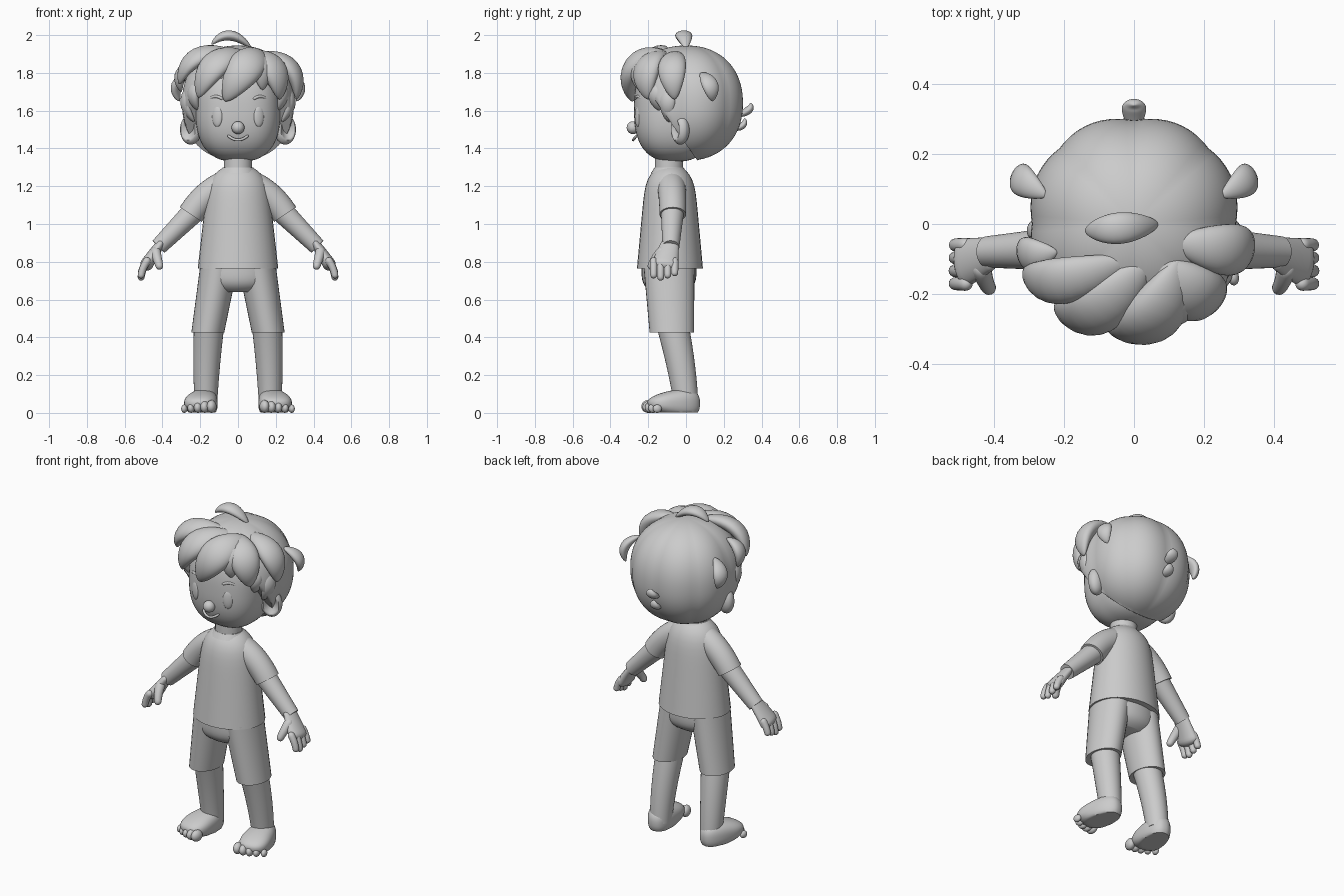
import bpy, bmesh, math
from mathutils import Vector, Matrix

cube = bpy.data.objects.get("Cube")
if cube:
    bpy.data.objects.remove(cube)

GREY = (.6, .6, .6, 1)
clay = bpy.data.materials.new("light grey clay")
clay.use_nodes = True
clay.diffuse_color = GREY
clay.node_tree.nodes["Principled BSDF"].inputs["Base Color"].default_value = GREY

X, Y, Z = Matrix.Identity(3)
HEAD = Vector((0, 0, 1.64))
SIDES = (("left", 1), ("right", -1))


def finish(name, bm):
    bmesh.ops.recalc_face_normals(bm, faces=bm.faces)
    mesh = bpy.data.meshes.new(name)
    bm.to_mesh(mesh)
    bm.free()
    mesh.materials.append(clay)
    part = bpy.data.objects.new(name, mesh)
    bpy.context.collection.objects.link(part)
    bpy.ops.object.select_all(action='DESELECT')
    part.select_set(True)
    bpy.context.view_layer.objects.active = part
    bpy.ops.object.shade_smooth_by_angle(angle=math.radians(50))


def taper(start, end):
    return lambda t: start + (end - start) * t


def tube(name, path, radius, ratio=1, side=X, mirror=1, level=False, rounded=False, steps=18, sides=32):
    """Skin elliptical rings along a straight or quadratic path; radius is a rule of t."""
    a, c = Vector(path[0]), Vector(path[-1])
    b = Vector(path[1]) if len(path) == 3 else (a + c) / 2
    length = (c - a).length
    bm, rings = bmesh.new(), []
    for i in range(steps + 1):
        t = (1 - math.cos(math.pi * i / steps)) / 2
        centre = a.lerp(b, t).lerp(b.lerp(c, t), t)
        along = Z if level else (b - a).lerp(c - b, t).normalized()
        u = (side - along * side.dot(along)).normalized()
        v = along.cross(u) * ratio
        r = radius(t)
        if rounded:
            gap = min(1, min(t, 1 - t) * length / (r * min(1, ratio)))
            r *= math.sqrt(1 - (1 - gap) ** 2)
        r = max(r, .001)
        ring = []
        for k in range(sides):
            turn = math.tau * k / sides
            p = centre + r * (u * math.cos(turn) + v * math.sin(turn))
            ring.append(bm.verts.new((p.x * mirror, p.y, p.z)))
        rings.append(ring)
    for low, high in zip(rings, rings[1:]):
        for k in range(sides):
            bm.faces.new((low[k - 1], low[k], high[k], high[k - 1]))
    bm.faces.new(rings[0])
    bm.faces.new(rings[-1])
    finish(name, bm)


def ball(name, centre, size, turn=0, power=2, sculpt=None, detail=24):
    """Superellipsoid, reshaped in unit space by an optional sculpt rule."""
    bm = bmesh.new()
    bmesh.ops.create_uvsphere(bm, u_segments=detail * 2, v_segments=detail, radius=1)
    for vert in bm.verts:
        vert.co /= sum(abs(n) ** power for n in vert.co) ** (1 / power)
        if sculpt:
            sculpt(vert.co)
    bm.transform(Matrix.Translation(centre) @ Matrix.Rotation(turn, 4, 'Z') @ Matrix.Diagonal((*size, 1)))
    finish(name, bm)


def lock(name, root, tip, width, mirror=1):
    """Leaf-shaped lock of hair that arches away from the head."""
    root, tip = Vector(root), Vector(tip)
    middle = (root + tip) / 2
    outward = (middle - HEAD).normalized()
    middle += outward * (tip - root).length * .55
    tube(name, (root, middle, tip), lambda t: width * abs(math.sin(math.pi * t)) ** .6,
         ratio=.6, side=(tip - root).cross(outward), mirror=mirror)


def hair_shape(co):
    # Scalloped lobes, then a sloping hairline
    swell = 1 + .035 * (abs(math.sin(4 * math.atan2(co.y, co.x))) - .7)
    co.x *= swell
    co.y = max(co.y * swell, -.5 - .7 * co.z)


def ear_shape(co):
    # Hollow bowl in the front
    if co.y < 0:
        co.y += .8 * max(0, 1 - 2 * (co.x ** 2 + co.z ** 2))


def foot_shape(co):
    # Wider and lower towards the toes, flat sole
    co.x *= 1 - .2 * co.y
    co.z = max(co.z * (1 + .35 * co.y), -.7)


# Head, neck and face
ball("head", (0, -.06, 1.61), (.225, .215, .28), power=2.6, detail=32)
tube("neck", ((0, -.09, 1.2), (0, -.09, 1.4)), taper(.075, .075))
ball("nose", (0, -.28, 1.51), (.034, .034, .034))
tube("mouth", ((-.055, -.26, 1.47), (0, -.3, 1.42), (.055, -.26, 1.47)), taper(.007, .007), side=Z, rounded=True)
for tag, s in SIDES:
    ball(tag + "_eye", (s * .11, -.255, 1.57), (.029, .013, .055), turn=s * .4)
    tube(tag + "_brow", ((.08, -.265, 1.66), (.12, -.26, 1.69), (.15, -.23, 1.66)), taper(.008, .008),
         side=Z, mirror=s, rounded=True)
    ball(tag + "_ear", (s * .25, -.03, 1.5), (.06, .045, .08), turn=s * .5, sculpt=ear_shape)

# Hair
ball("hair_shell", HEAD, (.3, .305, .305), power=2.2, sculpt=hair_shape, detail=40)
lock("fringe_centre", (.13, -.1, 1.9), (-.07, -.28, 1.65), .095)
lock("fringe_right", (.05, -.1, 1.9), (-.21, -.24, 1.67), .085)
lock("fringe_far_right", (0, -.1, 1.9), (-.31, -.14, 1.74), .07)
lock("fringe_left", (.05, -.1, 1.9), (.22, -.2, 1.66), .085)
lock("fringe_inner_left", (.06, -.15, 1.9), (.13, -.25, 1.71), .06)
lock("fringe_far_left", (.1, -.05, 1.9), (.31, -.06, 1.66), .075)
lock("crown_lock", (.07, 0, 1.93), (-.14, -.02, 1.95), .045)
lock("upper_nape_curl", (0, .26, 1.57), (0, .34, 1.64), .035)
lock("lower_nape_curl", (0, .24, 1.5), (0, .31, 1.56), .03)
for tag, s in SIDES:
    lock(tag + "_side_lock", (.25, .08, 1.8), (.31, .14, 1.65), .045, mirror=s)
    lock(tag + "_temple_lock", (.22, -.08, 1.85), (.3, -.07, 1.7), .05, mirror=s)
    lock(tag + "_sideburn", (.2, -.06, 1.77), (.23, -.09, 1.54), .045, mirror=s)
    lock(tag + "_front_sideburn", (.19, -.14, 1.77), (.21, -.14, 1.6), .04, mirror=s)

# Shirt and shorts
tube("shirt", ((0, -.085, .765), (0, -.085, 1.3)), lambda t: (.213 - .06 * t) * (1 - .5 * t ** 12), ratio=.82)
tube("shirt_collar", ((0, -.09, 1.27), (0, -.09, 1.3)), taper(.1, .08), ratio=.95)
tube("shorts_hips", ((0, -.09, .82), (0, -.09, .64)), lambda t: .2 * (1 - .4 * t ** 6), ratio=.73)

for tag, s in SIDES:
    # Leg and foot
    tube(tag + "_shorts_leg", ((.1, -.09, .78), (.16, -.075, .425)), taper(.1, .087), ratio=1.35,
         mirror=s, level=True)
    tube(tag + "_leg", ((.15, -.08, .5), (.17, -.02, .25), (.17, 0, .05)), taper(.082, .06), ratio=1.08,
         mirror=s, level=True)
    ball(tag + "_foot", (s * .19, -.065, .05), (.083, .14, .07), turn=s * .17, power=2.5, sculpt=foot_shape)
    for i in range(5):
        r = .034 - .003 * i
        ball(f"{tag}_toe_{i + 1}", (s * (.14 + .036 * i), -.2 + .003 * i * i, r), (r * .75, r * 1.1, r),
             turn=s * .2, detail=12)

    # Arm and hand
    tube(tag + "_sleeve", ((.06, -.08, 1.21), (.17, -.07, 1.17), (.25, -.07, 1.05)), taper(.076, .07),
         side=Y, mirror=s)
    tube(tag + "_arm", ((.2, -.07, 1.1), (.42, -.08, .88)), taper(.064, .045), side=Y, mirror=s)
    tube(tag + "_palm", ((.4, -.08, .91), (.45, -.1, .84), (.5, -.115, .76)), taper(.045, .075), ratio=.5,
         side=Y, mirror=s, rounded=True)
    for i in range(4):
        y = -.06 - .037 * i
        tube(f"{tag}_finger_{i + 1}", ((.47, y, .82), (.51, y, .77), (.515, y, .7 + .012 * abs(i - 2))),
             taper(.021, .018), side=Y, mirror=s, rounded=True, sides=16)
    tube(tag + "_thumb", ((.44, -.11, .87), (.43, -.17, .82), (.41, -.19, .76)), taper(.03, .019),
         side=Y, mirror=s, rounded=True, sides=16)
